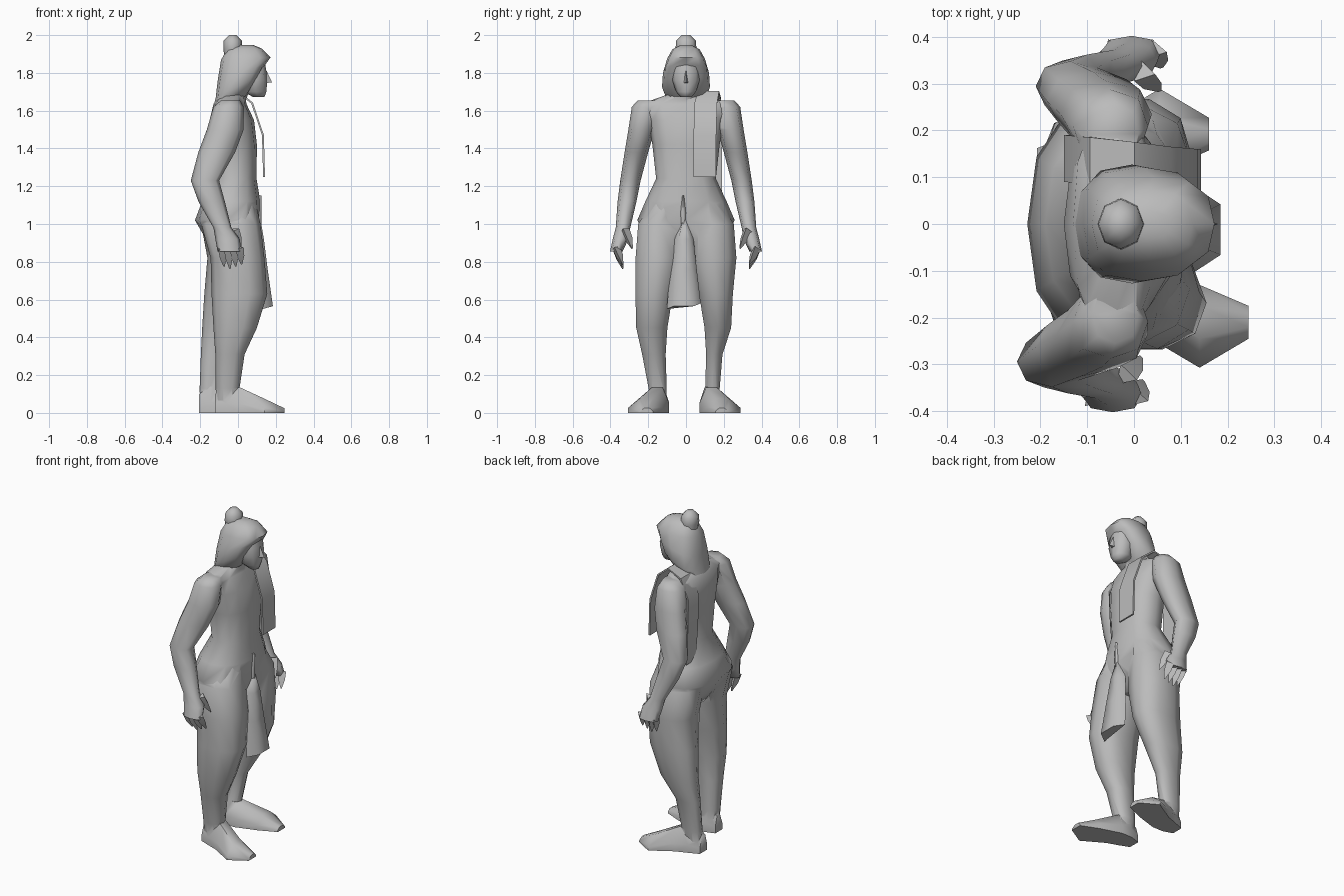
import bpy, bmesh, math
from mathutils import Vector

if "Cube" in bpy.data.objects:
    bpy.data.objects.remove(bpy.data.objects["Cube"])

grey = bpy.data.materials.new("plain grey")
grey.diffuse_color = (0.5, 0.5, 0.5, 1)
grey.use_nodes = True
grey.node_tree.nodes["Principled BSDF"].inputs["Base Color"].default_value = grey.diffuse_color


def smooth(ob, angle):
    bpy.ops.object.select_all(action='DESELECT')
    ob.select_set(True)
    bpy.context.view_layer.objects.active = ob
    bpy.ops.object.shade_smooth_by_angle(angle=math.radians(angle))


def loft(name, rings, angle=75):
    """Skin a list of equally sized point rings."""
    bm = bmesh.new()
    rows = [[bm.verts.new(p) for p in r] for r in rings]
    n = len(rows[0])
    for a, b in zip(rows, rows[1:]):
        for i in range(n):
            bm.faces.new((a[i], a[(i + 1) % n], b[(i + 1) % n], b[i]))
    bm.faces.new(rows[0][::-1])
    bm.faces.new(rows[-1])
    bmesh.ops.recalc_face_normals(bm, faces=bm.faces)
    me = bpy.data.meshes.new(name)
    bm.to_mesh(me)
    bm.free()
    ob = bpy.data.objects.new(name, me)
    bpy.context.collection.objects.link(ob)
    me.materials.append(grey)
    smooth(ob, angle)
    return ob


def ring(z, x0, x1, y0, y1, slope=0, n=10, power=0.85):
    """Rounded horizontal ring in a box, optionally rising towards the front."""
    cx, cy, rx, ry = (x0 + x1) / 2, (y0 + y1) / 2, (x1 - x0) / 2, (y1 - y0) / 2
    pts = []
    for i in range(n):
        a = math.tau * i / n
        c, s = math.cos(a), math.sin(a)
        dx = rx * math.copysign(abs(c) ** power, c)
        dy = ry * math.copysign(abs(s) ** power, s)
        pts.append((cx + dx, cy + dy, z + slope * dx))
    return pts


def spike(name, base, tip, r):
    """Finger: tapered three sided spike."""
    base, tip = Vector(base), Vector(tip)
    d = (tip - base).normalized()
    u = d.orthogonal().normalized()
    v = d.cross(u)
    def tri(c, k):
        return [c + k * (math.cos(t) * u + math.sin(t) * v) for t in (0, 2.09, 4.19)]
    loft(name, [tri(base, r), tri(base.lerp(tip, .5), r * .85), tri(tip, r * .15)])


def strip(name, path, axis=(0, 1, 0), t=0.005):
    """Cloth strip: (x, y, z, half width) stations, thin along its normal."""
    rings = []
    ax = Vector(axis)
    for i, (x, y, z, w) in enumerate(path):
        p = Vector((x, y, z))
        q = Vector(path[min(i + 1, len(path) - 1)][:3]) - Vector(path[max(i - 1, 0)][:3])
        nrm = q.cross(ax).normalized() * t
        rings.append([p - ax * w - nrm, p + ax * w - nrm, p + ax * w + nrm, p - ax * w + nrm])
    loft(name, rings, 40)


# Torso and hips
body = loft("body", [ring(z, a, b, -w, w, n=12) for z, a, b, w in (
    (.85, -.12, .06, .08), (.92, -.17, .10, .2), (1.02, -.228, .115, .258),
    (1.12, -.19, .118, .215), (1.24, -.13, .098, .158), (1.42, -.14, .10, .178),
    (1.55, -.15, .085, .20), (1.635, -.13, .045, .24), (1.69, -.085, .035, .085))])
parts = [loft("neck", [ring(z, x - .055, x + .055, -.055, .055, n=8)
                       for z, x in ((1.62, -.03), (1.69, .0), (1.78, .04))])]

# Face with nose
loft("face", [ring(z, a, b, -w, w, n=8) for z, a, b, w in (
    (1.672, .08, .14, .03), (1.70, .03, .15, .053), (1.76, .03, .155, .072),
    (1.81, .03, .15, .073), (1.87, .03, .14, .06))])
loft("nose", [[(.14, -.016, 1.745), (.14, .016, 1.745), (.18, 0, 1.75)],
              [(.14, -.007, 1.81), (.14, .007, 1.81), (.152, 0, 1.81)]])

# Hair hood and bun
loft("hair", [ring(z, a, b, -w, w, s, n=12, power=.75) for z, a, b, w, s in (
    (1.635, -.14, .05, .09, .5), (1.725, -.118, .11, .127, .5),
    (1.80, -.108, .145, .122, .35), (1.875, -.09, .172, .1, .05),
    (1.925, -.06, .125, .072, .05), (1.948, -.02, .08, .03, 0))])
loft("hair_bun", [ring(z, -.028 - r, -.028 + r, -r * 1.1, r * 1.1, n=8, power=1)
                  for z, r in ((1.89, .045), (1.93, .05), (1.97, .048), (2.0, .02))])

for side, word, ox in ((-1, "right", 0), (1, "left", 1)):
    def sring(z, x0, x1, y0, y1, n=8):
        return ring(z, x0, x1, min(side * y0, side * y1), max(side * y0, side * y1), n=n)

    # Arm
    sh = .04 * ox
    parts.append(loft(word + "_arm", [sring(z, a + sh * k, b + sh * k, c, d)
                                      for z, a, b, c, d, k in (
        (1.655, -.09, .01, .13, .255, 0), (1.62, -.13, .03, .13, .287, 0),
        (1.50, -.165, .03, .165, .305, .2), (1.38, -.21, -.015, .20, .325, .6),
        (1.23, -.25, -.10, .24, .348, 1), (1.12, -.21, -.07, .262, .362, 1),
        (.98, -.13, -.035, .295, .372, 1), (.92, -.12, .01, .305, .388, 1),
        (.855, -.108, .017, .335, .402, 1))]))
    # Fingers
    for i in range(4):
        x = -.088 + .031 * i + sh
        spike(word + "_finger", (x, side * .372, .875),
              (x + .014, side * .335, .763 + .012 * abs(i - 1)), .026)
    spike(word + "_thumb", (-.02 + sh, side * .325, .97), (.015 + sh, side * .285, .87), .028)

    # Leg, its top buried in the hip; the left one stands further back
    lx, o = -.085 * ox, ox
    parts.append(loft(word + "_leg", [sring(z, a + lx * k, b + lx * k, c, d, 10)
                                      for z, a, b, c, d, k in (
        (1.13, -.15, .09, .04, .17, 0),
        (1.0, -.195, .119, .02, .258, 0), (.82, -.145, .14, .02, .272, .2),
        (.63, -.14, .155, .065, .272 - .02 * o, .45),
        (.45, -.13, .10, .095, .267 - .025 * o, .7),
        (.31, -.12, .035, .105, .235 - .04 * o, .9),
        (.13, -.118, .008, .10, .20 - .02 * o, 1),
        (.04, -.116, .008, .10, .19 - .02 * o, 1))]))
    # Foot, turned out a little
    rings = []
    for x, y0, y1, h in ((-.122, .11, .18, .10), (-.06, .09, .205, .14), (.01, .09, .23, .135),
                         (.14, .13, .307, .075), (.245, .175, .245, .025)):
        m, q = (y0 + y1) / 2, (y1 - y0) / 4
        dy = -.018 * ox
        rings.append([(x + lx, side * (y + dy), z) for y, z in (
            (y0, 0), (y0, h * .4), (m - q, h), (m + q * .6, h), (y1, h * .35), (y1, 0))])
    parts.append(loft(word + "_foot", rings, 60))

# Merge neck, arms, legs and feet into one skin without inner walls
for ob in parts:
    bpy.context.view_layer.objects.active = body
    mod = body.modifiers.new("join", 'BOOLEAN')
    mod.operation, mod.solver, mod.object = 'UNION', 'EXACT', ob
    bpy.ops.object.modifier_apply(modifier=mod.name)
    bpy.data.objects.remove(ob)
smooth(body, 75)

# Scarf over the left shoulder, hanging front and back
strip("scarf", [(.138, .10, 1.25, .06), (.132, .10, 1.47, .06), (.075, .105, 1.64, .06),
                (.0, .12, 1.70, .055), (-.09, .135, 1.665, .05), (-.145, .14, 1.55, .05),
                (-.14, .14, 1.35, .05), (-.13, .145, 1.15, .045)])

# Loincloth: front flap bulging outwards, and the slit above it
rings = []
for z, x, y, w, d in ((1.02, .12, -.01, .012, .03), (.92, .137, -.01, .05, .04),
                      (.76, .157, -.013, .07, .05), (.565, .185, -.012, .09, .055)):
    rings.append([(x - d, y - w, z - .015 * (w > .08)), (x, y - w * .6, z),
                  (x, y + w * .6, z), (x - d, y + w, z + .015 * (w > .08))])
loft("front_flap", rings)
loft("belt_knot", [ring(z, .09, .125, -.015 - w, -.015 + w, n=6)
                   for z, w in ((1.0, .012), (1.06, .016), (1.15, .005))])
